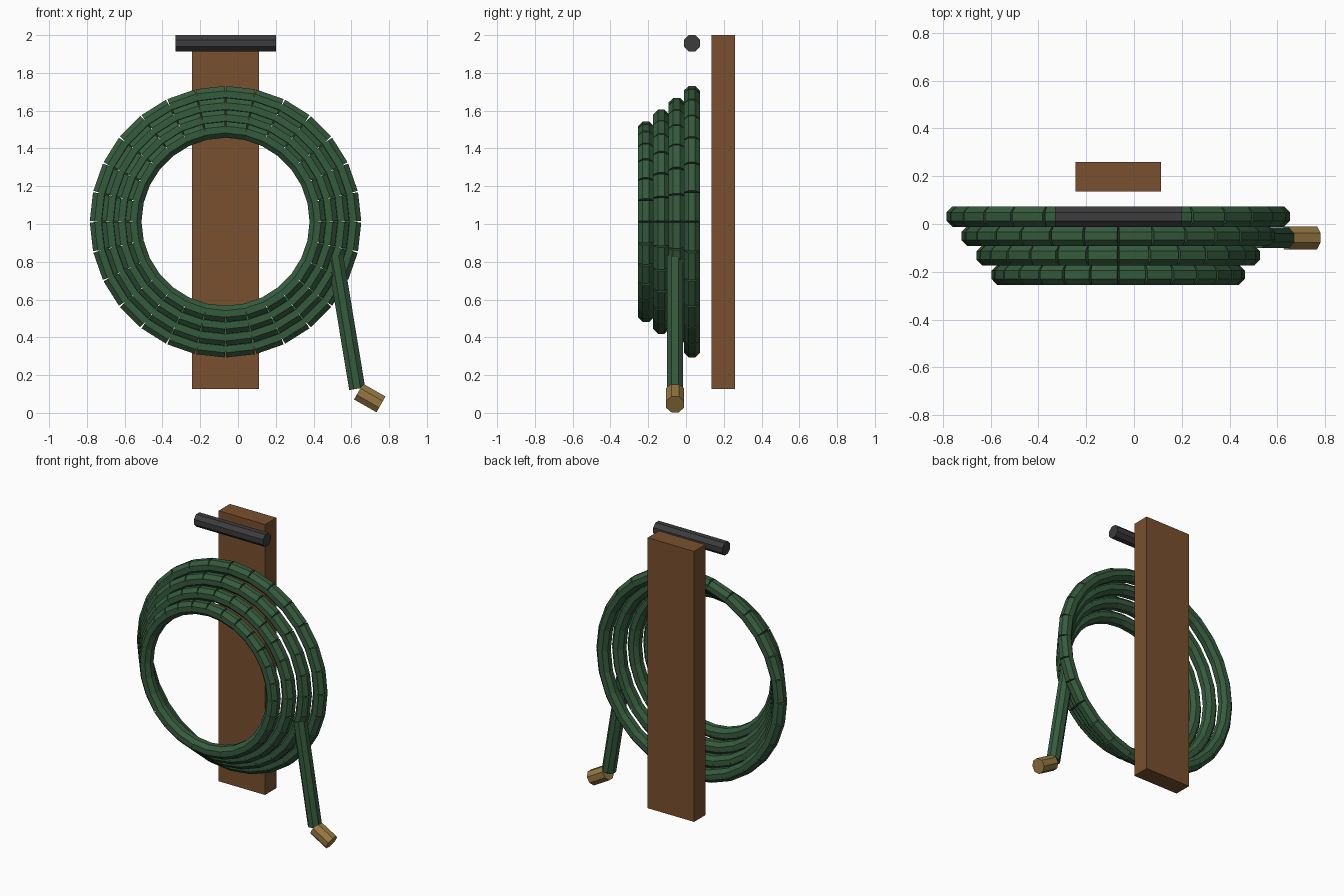
import bpy, bmesh
from math import sin, cos, pi, tau
from mathutils import Vector

if "Cube" in bpy.data.objects:
    bpy.data.objects.remove(bpy.data.objects["Cube"], do_unlink=True)


def material(name, rgb):
    m = bpy.data.materials.new(name)
    m.use_nodes = True
    m.diffuse_color = (*rgb, 1)
    m.node_tree.nodes["Principled BSDF"].inputs["Base Color"].default_value = (*rgb, 1)
    return m


GREEN = material("hose green", (0.036, 0.105, 0.048))
WOOD = material("board brown", (0.19, 0.08, 0.028))
DARK = material("bar charcoal", (0.045, 0.045, 0.048))
BRASS = material("fitting brass", (0.31, 0.19, 0.055))


def finish(name, bm, mat):
    bmesh.ops.recalc_face_normals(bm, faces=bm.faces)
    mesh = bpy.data.meshes.new(name)
    bm.to_mesh(mesh)
    bm.free()
    mesh.materials.append(mat)
    obj = bpy.data.objects.new(name, mesh)
    bpy.context.collection.objects.link(obj)
    return obj


def add_rod(bm, start, end, half_width, sides=8):
    """Closed octagonal rod in an xz plane, with flats facing front and back."""
    start, end = Vector(start), Vector(end)
    depth = Vector((0, 1, 0))
    across = (end - start).normalized().cross(depth)
    radius = half_width / cos(pi / sides)
    angles = [tau * (i + 0.5) / sides for i in range(sides)]
    offsets = [radius * (cos(a) * depth + sin(a) * across) for a in angles]
    loops = [[bm.verts.new(p + o) for o in offsets] for p in (start, end)]
    for i in range(sides):
        j = (i + 1) % sides
        bm.faces.new((loops[0][i], loops[0][j], loops[1][j], loops[1][i]))
    for loop in loops:
        bm.faces.new(loop)


def rod(name, start, end, half_width, mat):
    bm = bmesh.new()
    add_rod(bm, start, end, half_width)
    return finish(name, bm, mat)


# Hose coils: straight segments around a circle, shrinking toward the front
HOSE = 0.0428
SEGMENTS = 28
CENTRE_X, CENTRE_Z = -0.066, 1.012
for n in range(4):
    ring_radius = 0.676 - 0.0627 * n
    y = 0.031 - 0.0812 * n
    points = [(CENTRE_X + ring_radius * cos(tau * i / SEGMENTS), y,
               CENTRE_Z + ring_radius * sin(tau * i / SEGMENTS))
              for i in range(SEGMENTS)]
    bm = bmesh.new()
    for i, p in enumerate(points):
        add_rod(bm, p, points[(i + 1) % SEGMENTS], HOSE)
    finish(f"hose_coil_{n + 1}", bm, GREEN)

# Hanging end of the hose and its metal fitting
rod("hose_tail", (0.515, -0.058, 0.83), (0.631, -0.058, 0.128), HOSE, GREEN)
rod("hose_fitting", (0.638, -0.058, 0.113), (0.757, -0.058, 0.045), 0.048, BRASS)

# Hanger bar
rod("hanger_bar", (-0.33, 0.031, 1.957), (0.2, 0.031, 1.957), HOSE, DARK)

# Backing board
bm = bmesh.new()
bmesh.ops.create_cube(bm, size=1)
bmesh.ops.scale(bm, vec=(0.356, 0.124, 1.874), verts=bm.verts)
bmesh.ops.translate(bm, vec=(CENTRE_X, 0.198, 1.063), verts=bm.verts)
finish("backing_board", bm, WOOD)
